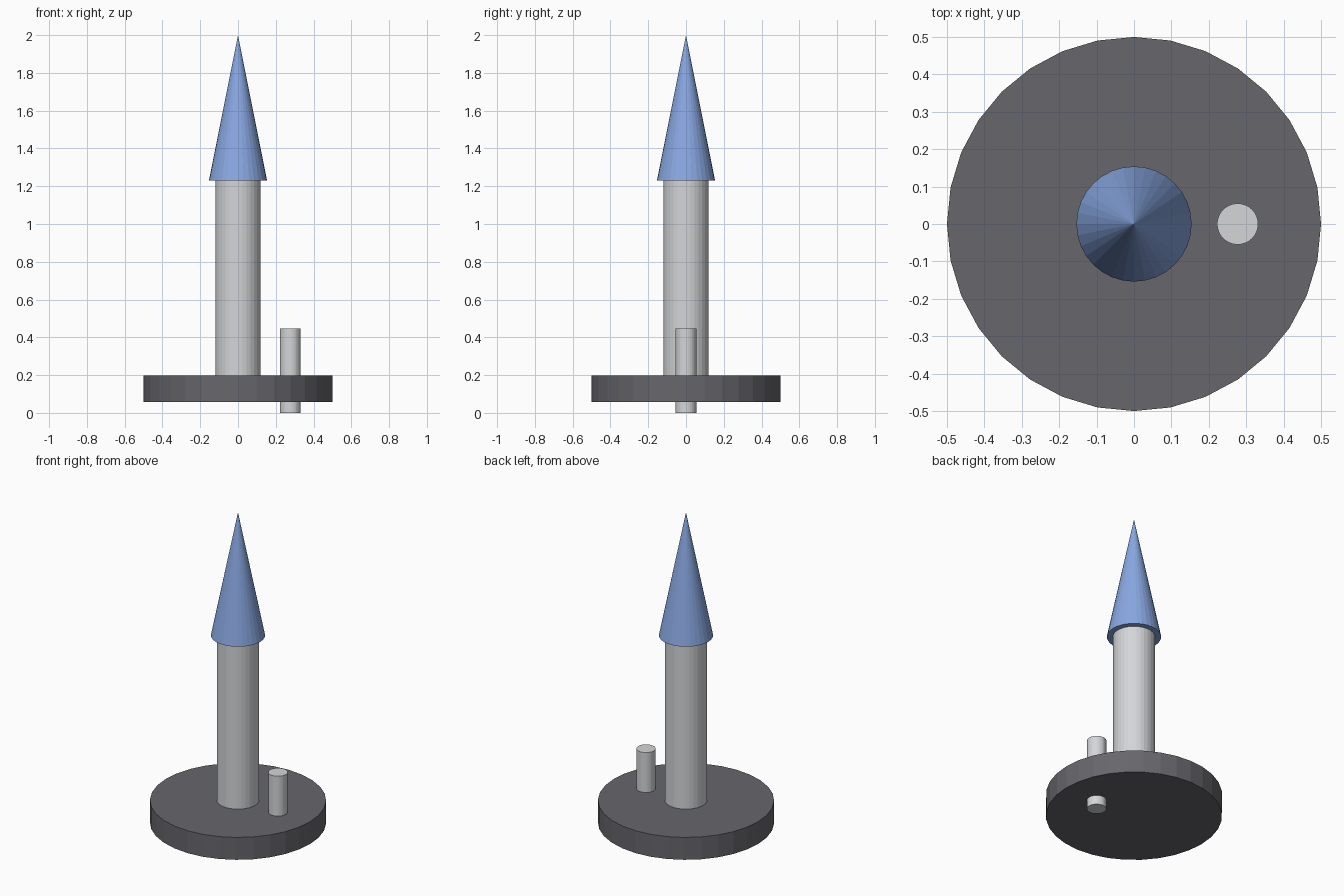
import bpy

cube = bpy.data.objects.get("Cube")
if cube:
    bpy.data.objects.remove(cube, do_unlink=True)


def make_material(name, rgb):
    mat = bpy.data.materials.new(name)
    mat.use_nodes = True
    color = (*rgb, 1.0)
    mat.diffuse_color = color
    mat.node_tree.nodes["Principled BSDF"].inputs["Base Color"].default_value = color
    return mat


def add_round(name, mat, bottom, top, radius, x=0.0, tip=None):
    """Flat-faced 32-sided cylinder, or a cone when tip is given."""
    tip = radius if tip is None else tip
    bpy.ops.mesh.primitive_cone_add(
        vertices=32, radius1=radius, radius2=tip, depth=top - bottom,
        location=(x, 0, (bottom + top) / 2))
    obj = bpy.context.object
    obj.name = name
    obj.data.materials.append(mat)
    return obj


dark_grey = make_material("dark grey", (0.135, 0.133, 0.15))
light_grey = make_material("light grey", (0.66, 0.67, 0.69))
blue = make_material("soft blue", (0.25, 0.39, 0.76))

# Round base plate
add_round("base_disc", dark_grey, 0.057, 0.197, 0.5)
# Central column, seated in the base
add_round("column", light_grey, 0.19, 1.23, 0.12)
# Pointed roof
add_round("cone_roof", blue, 1.23, 2.0, 0.154, tip=0)
# Small pin passing through the base
add_round("side_pin", light_grey, 0.0, 0.447, 0.055, x=0.277)
